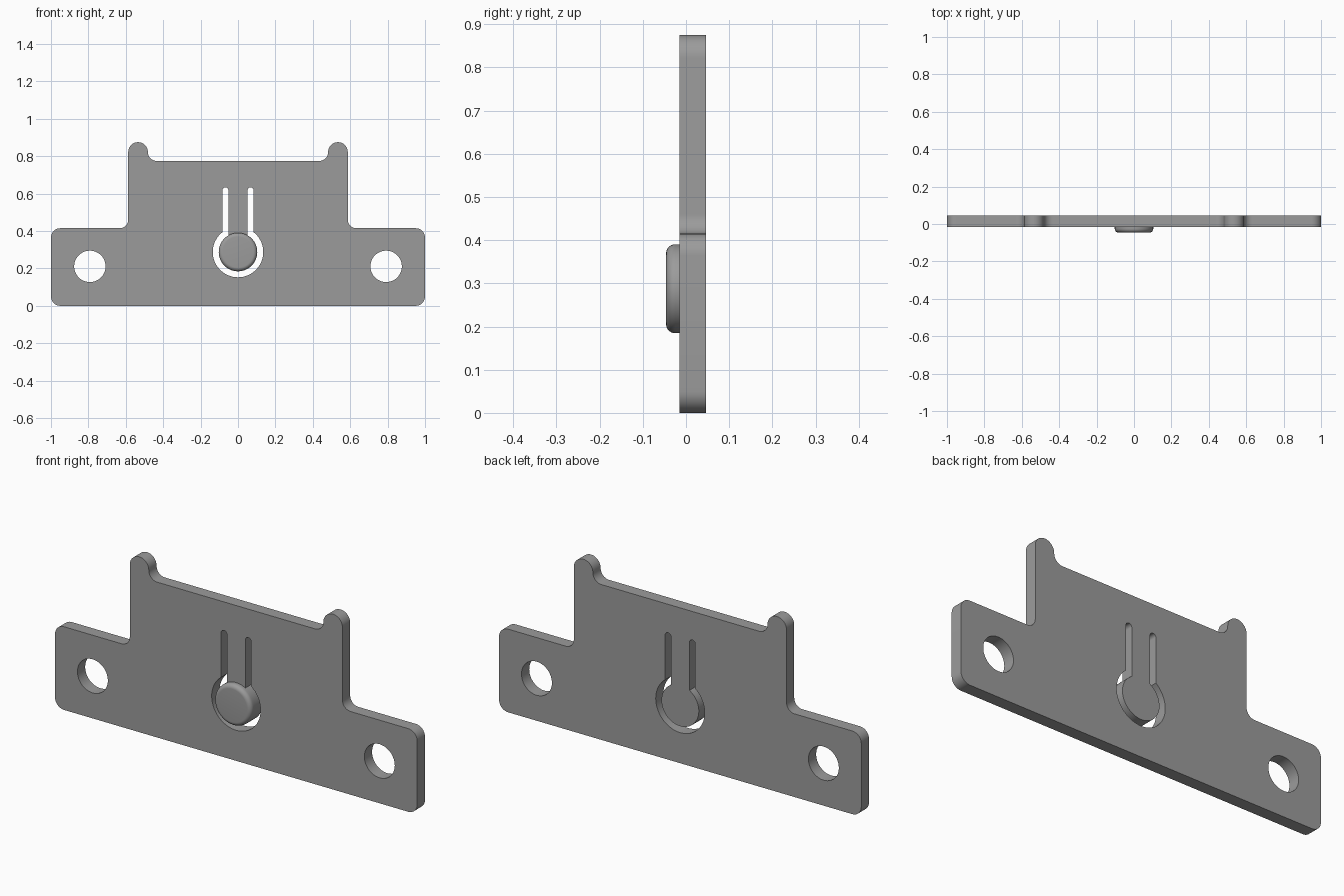
import bpy, bmesh, math
from mathutils import Vector

if "Cube" in bpy.data.objects:
    bpy.data.objects.remove(bpy.data.objects["Cube"])

grey = bpy.data.materials.new("grey")
grey.diffuse_color = (0.33, 0.33, 0.33, 1)
grey.use_nodes = True
grey.node_tree.nodes["Principled BSDF"].inputs["Base Color"].default_value = grey.diffuse_color

FRONT, BACK = -0.015, 0.046


def rounded(corners, steps=10):
    """Round each (x, z, radius) corner of a closed outline."""
    out = []
    for i, (x, z, r) in enumerate(corners):
        p = Vector((x, z))
        if r == 0:
            out.append(p)
            continue
        a = (Vector(corners[i - 1][:2]) - p).normalized()
        b = (Vector(corners[(i + 1) % len(corners)][:2]) - p).normalized()
        half = a.angle(b) / 2
        centre = p + (a + b).normalized() * r / math.sin(half)
        u = p + a * r / math.tan(half) - centre
        v = p + b * r / math.tan(half) - centre
        sweep = u.angle(v)
        for k in range(steps + 1):
            t = k / steps
            out.append(centre + (u * math.sin((1 - t) * sweep) + v * math.sin(t * sweep)) / math.sin(sweep))
    return out


def arc(cx, cz, r, a0, a1, n):
    return [(cx + r * math.cos(a0 + (a1 - a0) * k / n),
             cz + r * math.sin(a0 + (a1 - a0) * k / n), 0) for k in range(n + 1)]


def finish(obj):
    obj.data.materials.append(grey)
    bpy.ops.object.select_all(action='DESELECT')
    obj.select_set(True)
    bpy.context.view_layer.objects.active = obj
    for m in list(obj.modifiers):
        bpy.ops.object.modifier_apply(modifier=m.name)
    bpy.ops.object.shade_smooth_by_angle(angle=math.radians(35))


def make_object(name, bm):
    mesh = bpy.data.meshes.new(name)
    bm.to_mesh(mesh)
    bm.free()
    obj = bpy.data.objects.new(name, mesh)
    bpy.context.collection.objects.link(obj)
    return obj


# Plate outline: right half, then mirrored
half = [(1, 0, 0.05), (1, 0.415, 0.05), (0.587, 0.415, 0.045),
        (0.587, 0.875, 0.0524), (0.482, 0.875, 0.0524), (0.482, 0.775, 0.047)]
outline = rounded(half + [(-x, z, r) for x, z, r in reversed(half)])

# Spring tongue cut: ring around the button joined to two upright slots
CZ, R_OUT, R_IN, S_OUT, S_IN, S_TOP = 0.2875, 0.135, 0.103, 0.083, 0.051, 0.633
ao, ai = math.acos(S_OUT / R_OUT), math.acos(S_IN / R_IN)
cut = arc(0, CZ, R_OUT, ao, -math.pi - ao, 48)
cut += [(-S_OUT, S_TOP, 0.0159), (-S_IN, S_TOP, 0.0159)]
cut += arc(0, CZ, R_IN, -math.pi - ai, ai, 48)
cut += [(S_IN, S_TOP, 0.0159), (S_OUT, S_TOP, 0.0159)]

# Screw holes
loops = [outline, rounded(cut)]
for s in (-1, 1):
    loops.append([Vector(p[:2]) for p in arc(s * 0.792, 0.211, 0.084, 0, 2 * math.pi, 48)[:-1]])

# Plate
bm = bmesh.new()
for loop in loops:
    vs = [bm.verts.new((p.x, (FRONT + BACK) / 2, p.y)) for p in loop]
    for i, v in enumerate(vs):
        bm.edges.new((vs[i - 1], v))
bmesh.ops.triangle_fill(bm, use_beauty=True, use_dissolve=False, edges=bm.edges[:])
bmesh.ops.recalc_face_normals(bm, faces=bm.faces[:])
plate = make_object("mounting_plate", bm)
solid = plate.modifiers.new("thickness", 'SOLIDIFY')
solid.thickness = BACK - FRONT
solid.offset = 0
finish(plate)

# Button: rounded disc on the front of the tongue
bm = bmesh.new()
TIP, ROUND, N = -0.046, 0.021, 64
profile = [(R_IN, FRONT)] + [
    (R_IN - ROUND + ROUND * math.cos(t), TIP + ROUND - ROUND * math.sin(t))
    for t in (k * math.pi / 16 for k in range(9))]
rings = [[bm.verts.new((r * math.cos(2 * math.pi * k / N), y, CZ + r * math.sin(2 * math.pi * k / N)))
          for k in range(N)] for r, y in profile]
for a, b in zip(rings, rings[1:]):
    for k in range(N):
        bm.faces.new((a[k - 1], a[k], b[k], b[k - 1]))
bm.faces.new(rings[-1])
bmesh.ops.recalc_face_normals(bm, faces=bm.faces[:])
finish(make_object("button", bm))
